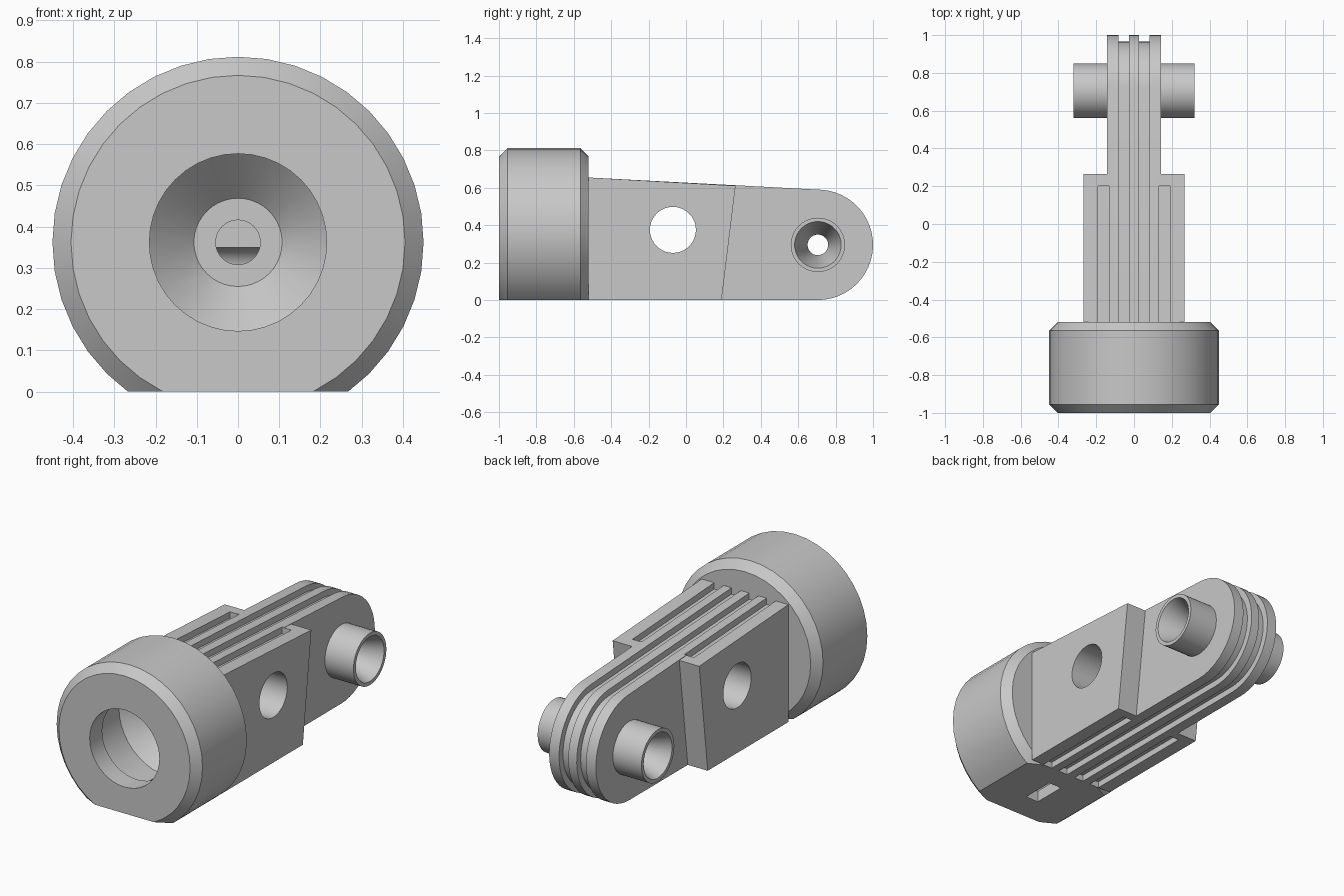
import bpy, bmesh, math
from mathutils import Matrix, Vector

cube = bpy.data.objects.get("Cube")
if cube:
    bpy.data.objects.remove(cube, do_unlink=True)

grey = bpy.data.materials.new("plain grey")
grey.use_nodes = True
grey.diffuse_color = (0.58, 0.58, 0.58, 1)
grey.node_tree.nodes["Principled BSDF"].inputs["Base Color"].default_value = (0.58, 0.58, 0.58, 1)

ALONG_X = Matrix.Rotation(math.pi / 2, 4, 'Y')
ALONG_Y = Matrix.Rotation(-math.pi / 2, 4, 'X')


def make_object(name, bm):
    bmesh.ops.recalc_face_normals(bm, faces=bm.faces)
    mesh = bpy.data.meshes.new(name)
    bm.to_mesh(mesh)
    bm.free()
    obj = bpy.data.objects.new(name, mesh)
    bpy.context.scene.collection.objects.link(obj)
    return obj


def lathe(name, profile, turn, centre, sides=40):
    """Solid of revolution from (radius, distance along axis) pairs."""
    bm = bmesh.new()
    place = Matrix.Translation(centre) @ turn
    angles = [math.tau * i / sides for i in range(sides)]
    rings = [[bm.verts.new(place @ Vector((r * math.cos(a), r * math.sin(a), d))) for a in angles]
             for r, d in profile]
    for low, high in zip(rings, rings[1:]):
        for i in range(sides):
            j = (i + 1) % sides
            bm.faces.new((low[i], low[j], high[j], high[i]))
    bm.faces.new(rings[0])
    bm.faces.new(rings[-1])
    return make_object(name, bm)


def prism(name, outline, x0, x1):
    """Side outline of (y, z) points extruded across x."""
    bm = bmesh.new()
    face = bm.faces.new([bm.verts.new((x0, y, z)) for y, z in outline])
    grown = bmesh.ops.extrude_face_region(bm, geom=[face])
    moved = [v for v in grown["geom"] if isinstance(v, bmesh.types.BMVert)]
    bmesh.ops.translate(bm, verts=moved, vec=(x1 - x0, 0, 0))
    return make_object(name, bm)


def combine(target, other, operation):
    """Bake a boolean and discard the helper."""
    other.hide_render = True
    mod = target.modifiers.new("combine", 'BOOLEAN')
    mod.object, mod.operation, mod.solver = other, operation, 'EXACT'
    graph = bpy.context.evaluated_depsgraph_get()
    graph.update()
    mesh = bpy.data.meshes.new_from_object(target.evaluated_get(graph))
    target.modifiers.clear()
    target.data = mesh
    bpy.data.objects.remove(other, do_unlink=True)


def cut(target, cutter):
    combine(target, cutter, 'DIFFERENCE')


def finish(obj):
    obj.data.materials.clear()
    obj.data.materials.append(grey)
    for face in obj.data.polygons:
        face.use_smooth = True
        face.material_index = 0
    obj.data.set_sharp_from_angle(angle=math.radians(30))


def arm_outline(inset, start):
    """Tapered arm with a rounded tail, shrunk by the inset."""
    radius = 0.295 - inset
    points = [(start, inset)]
    for i in range(25):
        a = math.radians(-90 + 177 * i / 24)
        points.append((0.705 + radius * math.cos(a), 0.295 + radius * math.sin(a)))
    points.append((start, 0.655 - inset - 0.056 * (start + 0.52)))
    return points


def bore():
    """Lipped cavity, funnel and long narrow passage."""
    return lathe("bore_cutter", [(0.215, -1.1), (0.215, -0.89), (0.3, -0.89), (0.3, -0.62),
                                 (0.107, -0.43), (0.054, -0.43), (0.054, 0.7)],
                 ALONG_Y, (0, 0, 0.362))


# Chamfered barrel with a flat underside
barrel = lathe("barrel", [(0.405, -1), (0.45, -0.955), (0.45, -0.565), (0.405, -0.52)],
               ALONG_Y, (0, 0, 0.362))
cut(barrel, prism("flat_cutter", [(-2, -1), (2, -1), (2, 0), (-2, 0)], -1, 1))
cut(barrel, bore())

# Drain slot under the barrel
cut(barrel, prism("drain_cutter", [(-0.84, -0.1), (-0.65, -0.1), (-0.65, 0.15), (-0.84, 0.15)], -0.04, 0.04))

# Arm: long narrow core, wide block and side bosses
arm = prism("ribbed_arm", arm_outline(0, -0.52), -0.144, 0.144)
wide = prism("wide_block", [(-0.52, 0), (0.19, 0), (0.265, 0.611), (-0.52, 0.655)], -0.267, 0.267)
combine(arm, wide, 'UNION')
combine(arm, lathe("bosses", [(0.145, -0.32), (0.145, 0.32)], ALONG_X, (0, 0.705, 0.295)), 'UNION')

# Grooves: long ones wrap the tail, short ones stop in the block
for side in (-1, 1):
    wrap = arm_outline(-0.1, -0.6) + arm_outline(0.035, -0.6)[::-1]
    cut(arm, prism("long_groove_cutter", wrap, side * 0.026, side * 0.083))
    top = [(-0.6, 0.624), (0.2, 0.58), (0.2, 0.8), (-0.6, 0.8)]
    bottom = [(-0.6, -0.1), (0.14, -0.1), (0.14, 0.035), (-0.6, 0.035)]
    for band in (top, bottom):
        cut(arm, prism("short_groove_cutter", band, side * 0.132, side * 0.19))

# Cross hole, funnelled pin hole and the passage from the barrel
cut(arm, lathe("cross_hole_cutter", [(0.123, -0.5), (0.123, 0.5)], ALONG_X, (0, -0.07, 0.375)))
cut(arm, lathe("pin_hole_cutter", [(0.132, -0.34), (0.055, -0.13), (0.055, 0.13), (0.132, 0.34)],
               ALONG_X, (0, 0.705, 0.295)))
cut(arm, bore())

for part in (barrel, arm):
    finish(part)
